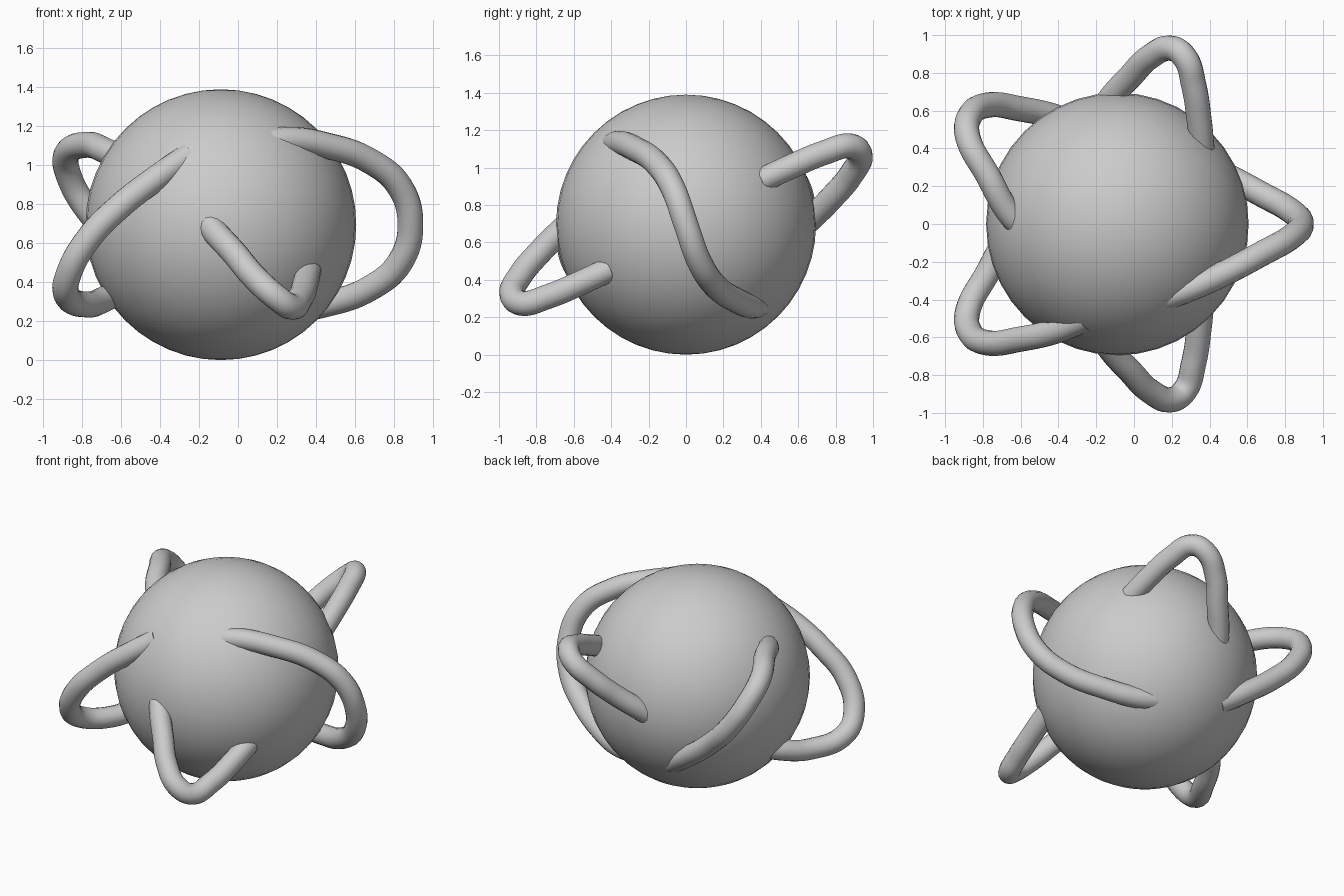
import bpy
from mathutils import Vector

if "Cube" in bpy.data.objects:
    bpy.data.objects.remove(bpy.data.objects["Cube"], do_unlink=True)

RADIUS = 0.695
TUBE = 0.067

grey = bpy.data.materials.new("plain grey")
grey.use_nodes = True
colour = (0.6, 0.6, 0.6, 1)
grey.diffuse_color = colour
grey.node_tree.nodes["Principled BSDF"].inputs["Base Color"].default_value = colour


def half_turn(points):
    """Rotate points by 180 degrees about the ball's x axis."""
    return [(x, -y, 2 * RADIUS - z) for x, y, z in points]


def tube(name, points):
    """Round smooth tube through the points, with its ends buried in the ball."""
    curve = bpy.data.curves.new(name, "CURVE")
    curve.dimensions = "3D"
    curve.resolution_u = 8
    curve.bevel_depth = TUBE
    curve.bevel_resolution = 6
    curve.use_fill_caps = True
    spline = curve.splines.new("BEZIER")
    spline.bezier_points.add(len(points) - 1)
    for knot, co in zip(spline.bezier_points, points):
        knot.co = Vector(co)
        knot.handle_left_type = knot.handle_right_type = "AUTO"
    curve.materials.append(grey)
    obj = bpy.data.objects.new(name, curve)
    bpy.context.collection.objects.link(obj)
    bpy.ops.object.select_all(action="DESELECT")
    obj.select_set(True)
    bpy.context.view_layer.objects.active = obj
    bpy.ops.object.convert(target="MESH")
    bpy.ops.object.shade_smooth_by_angle()


# Ball
bpy.ops.mesh.primitive_uv_sphere_add(segments=40, ring_count=24, radius=RADIUS,
                                     location=(-0.088, 0, RADIUS))
ball = bpy.context.object
ball.name = "ball"
ball.data.materials.append(grey)
bpy.ops.object.shade_smooth_by_angle()

# Side loop, symmetric under the half turn
arm = [(0.05, -0.42, 1.10), (0.25, -0.36, 1.13), (0.46, -0.27, 1.10),
       (0.68, -0.155, 1.02), (0.83, -0.07, 0.89)]
tube("side_loop", arm + [(0.885, 0, RADIUS)] + half_turn(arm)[::-1])

# Upper back loop and its lower front partner
back = [(-0.20, 0.55, 0.62), (-0.12, 0.67, 0.73), (-0.02, 0.78, 0.84),
        (0.085, 0.885, 0.965), (0.20, 0.93, 1.07), (0.27, 0.88, 1.115),
        (0.315, 0.74, 1.08), (0.345, 0.55, 1.0), (0.36, 0.40, 0.93)]
tube("back_loop", back)
tube("front_loop", half_turn(back))

# Corner loops on the far side
corner = [(-0.25, -0.50, 1.05), (-0.425, -0.57, 0.93), (-0.605, -0.61, 0.79),
          (-0.77, -0.63, 0.62), (-0.87, -0.57, 0.44), (-0.88, -0.46, 0.335),
          (-0.77, -0.25, 0.285), (-0.67, -0.07, 0.32), (-0.56, 0.05, 0.37)]
tube("front_corner_loop", corner)
tube("back_corner_loop", half_turn(corner))
